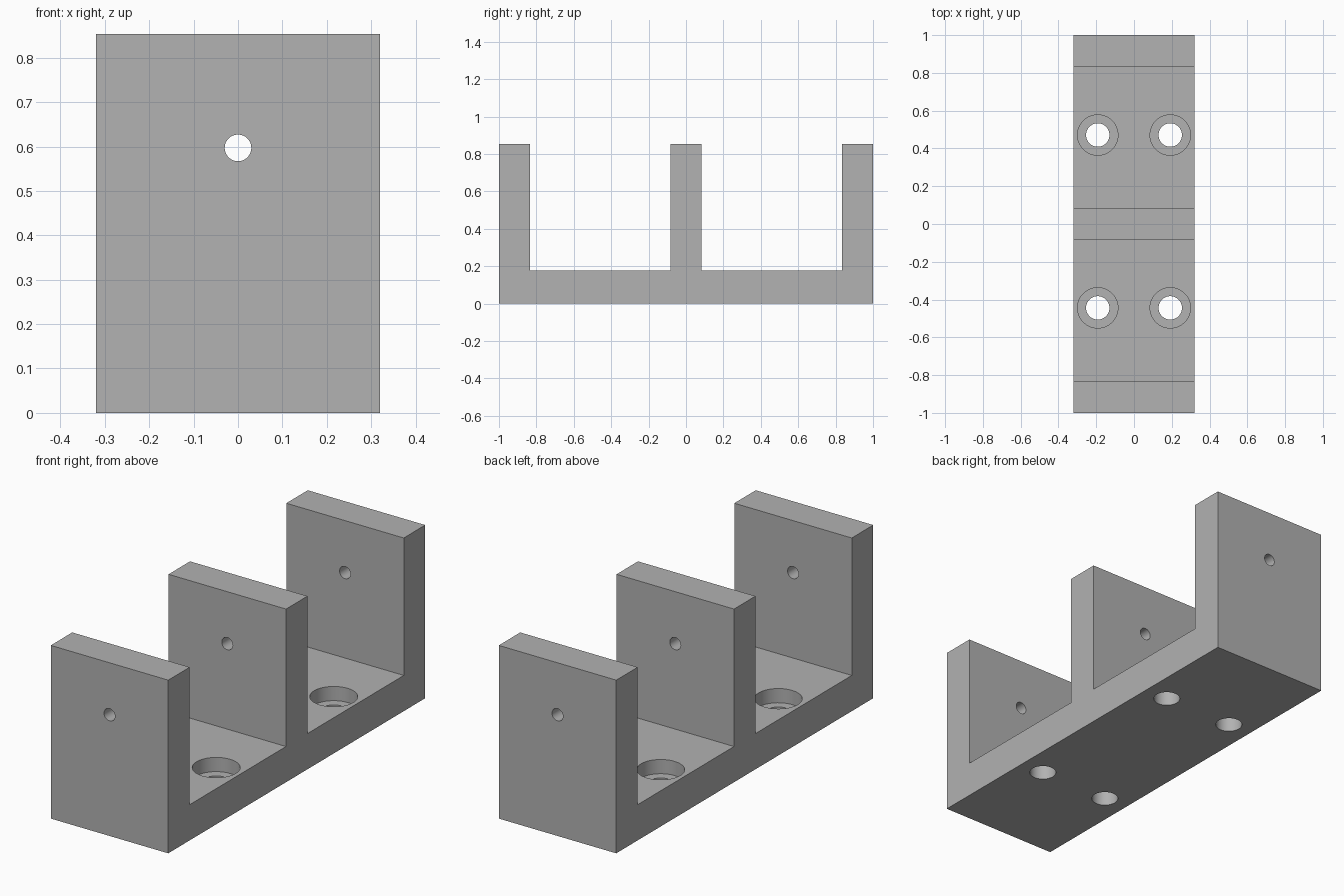
import bpy, bmesh, math
from mathutils import Matrix

cube = bpy.data.objects.get("Cube")
if cube:
    bpy.data.objects.remove(cube, do_unlink=True)

HALF_W, HEIGHT, FLOOR, WALL = 0.32, 0.853, 0.176, 0.167
HOLE_X, HOLE_R, BORE_R, BORE_DEPTH = 0.192, 0.062, 0.107, 0.07

grey = bpy.data.materials.new("plain grey")
grey.use_nodes = True
colour = (0.445, 0.445, 0.445, 1)
grey.diffuse_color = colour
grey.node_tree.nodes["Principled BSDF"].inputs["Base Color"].default_value = colour


def make_object(name, bm):
    bmesh.ops.recalc_face_normals(bm, faces=bm.faces)
    mesh = bpy.data.meshes.new(name)
    bm.to_mesh(mesh)
    bm.free()
    mesh.materials.append(grey)
    obj = bpy.data.objects.new(name, mesh)
    bpy.context.collection.objects.link(obj)
    return obj


def cutter(name, radius, depth, matrix):
    bm = bmesh.new()
    bmesh.ops.create_cone(bm, cap_ends=True, segments=48, radius1=radius,
                          radius2=radius, depth=depth, matrix=matrix)
    obj = make_object(name, bm)
    obj.hide_render = True
    return obj


# Bracket: side profile with three upright walls, extruded across x
h = WALL / 2
profile = [(-1, 0), (1, 0), (1, HEIGHT), (1 - WALL, HEIGHT), (1 - WALL, FLOOR),
           (h, FLOOR), (h, HEIGHT), (-h, HEIGHT), (-h, FLOOR),
           (WALL - 1, FLOOR), (WALL - 1, HEIGHT), (-1, HEIGHT)]
bm = bmesh.new()
face = bm.faces.new([bm.verts.new((-HALF_W, y, z)) for y, z in profile])
ext = bmesh.ops.extrude_face_region(bm, geom=[face])
bmesh.ops.translate(bm, vec=(2 * HALF_W, 0, 0),
                    verts=[v for v in ext["geom"] if isinstance(v, bmesh.types.BMVert)])
bracket = make_object("three_wall_bracket", bm)

# Pin hole through all walls
cutters = [cutter("pin_hole_cutter", 0.03, 3,
                  Matrix.Translation((0, 0, 0.597)) @ Matrix.Rotation(math.pi / 2, 4, "X"))]

# Counterbored screw holes in the base
for x in (-HOLE_X, HOLE_X):
    for y in (-0.444, 0.471):
        cutters.append(cutter("screw_hole_cutter", HOLE_R, 0.6,
                              Matrix.Translation((x, y, 0.1))))
        cutters.append(cutter("counterbore_cutter", BORE_R, 2 * BORE_DEPTH,
                              Matrix.Translation((x, y, FLOOR))))

for c in cutters:
    mod = bracket.modifiers.new(c.name, "BOOLEAN")
    mod.operation = "DIFFERENCE"
    mod.solver = "EXACT"
    mod.object = c

# Bake the cuts and drop the cutters
bpy.context.view_layer.update()
baked = bpy.data.meshes.new_from_object(
    bracket.evaluated_get(bpy.context.evaluated_depsgraph_get()))
bracket.modifiers.clear()
bracket.data = baked
for c in cutters:
    bpy.data.objects.remove(c, do_unlink=True)

# Smooth hole walls, sharp edges elsewhere
bpy.ops.object.select_all(action="DESELECT")
bracket.select_set(True)
bpy.context.view_layer.objects.active = bracket
bpy.ops.object.shade_smooth_by_angle(angle=math.radians(30))
